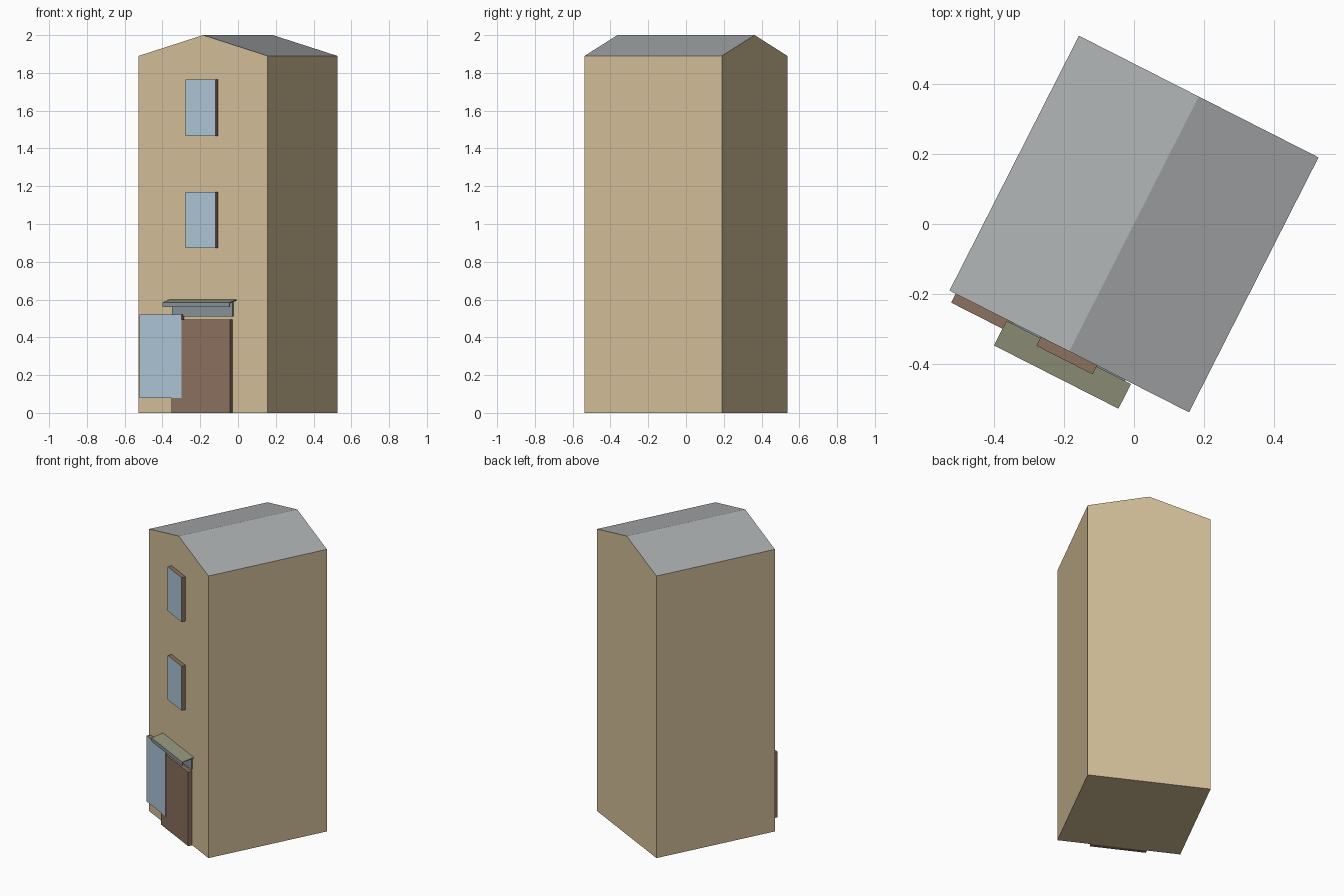
import bpy, bmesh, math
from mathutils import Matrix

if "Cube" in bpy.data.objects:
    bpy.data.objects.remove(bpy.data.objects["Cube"])

TURN = Matrix.Rotation(math.radians(-26.93), 4, 'Z')
W, D = 0.383, 0.4075          # half width and half depth of the house
EAVE, RIDGE = 1.89, 2.0


def material(name, r, g, b):
    m = bpy.data.materials.new(name)
    m.diffuse_color = (r, g, b, 1)
    m.use_nodes = True
    m.node_tree.nodes["Principled BSDF"].inputs["Base Color"].default_value = m.diffuse_color
    return m


WALL = material("wall", 0.66, 0.53, 0.32)
ROOF = material("roof", 0.40, 0.42, 0.43)
WOOD = material("wood", 0.26, 0.165, 0.117)
GLASS = material("glass", 0.43, 0.57, 0.68)
SLATE = material("slate", 0.25, 0.29, 0.33)
AWNING = material("awning", 0.29, 0.30, 0.20)


def finish(name, bm, mats, pick):
    bmesh.ops.recalc_face_normals(bm, faces=bm.faces)
    bm.normal_update()
    for f in bm.faces:
        f.material_index = pick(f.normal)
    bm.transform(TURN)
    me = bpy.data.meshes.new(name)
    bm.to_mesh(me)
    bm.free()
    for m in mats:
        me.materials.append(m)
    ob = bpy.data.objects.new(name, me)
    bpy.context.collection.objects.link(ob)


def extrude(name, profile, offset, mats, pick):
    """Extrude a closed 3D profile along an offset."""
    bm = bmesh.new()
    face = bm.faces.new([bm.verts.new(p) for p in profile])
    new = bmesh.ops.extrude_face_region(bm, geom=[face])["geom"]
    bmesh.ops.translate(bm, vec=offset,
                        verts=[v for v in new if isinstance(v, bmesh.types.BMVert)])
    finish(name, bm, mats, pick)


def panel(name, u0, u1, z0, z1, thick, side, front):
    """Box standing on the front wall, with its own front colour."""
    profile = [(u0, -D, z0), (u1, -D, z0), (u1, -D, z1), (u0, -D, z1)]
    extrude(name, profile, (0, -thick, 0), [side, front],
            lambda n: 1 if n.y < -0.9 else 0)


# House body with gabled roof
extrude("house_body",
        [(-W, -D, 0), (W, -D, 0), (W, -D, EAVE), (0, -D, RIDGE), (-W, -D, EAVE)],
        (0, 2 * D, 0), [WALL, ROOF], lambda n: 1 if n.z > 0.5 else 0)

# Upper windows
for name, z in (("middle_window", 0.873), ("top_window", 1.467)):
    panel(name, -0.091, 0.089, z, z + 0.297, 0.028, WOOD, GLASS)

# Ground floor window, door and the board above it
panel("shop_window", -0.363, -0.115, 0.08, 0.52, 0.0285, WOOD, GLASS)
panel("door", -0.175, 0.173, 0, 0.495, 0.028, WOOD, WOOD)
panel("door_header", -0.18, 0.18, 0.51, 0.59, 0.01, SLATE, SLATE)

# Sloping canopy with a hanging front flap
t = 0.005
profile = [(-D - 0.003, 0.60), (-D - 0.082, 0.585), (-D - 0.082, 0.56),
           (-D - 0.082 + t, 0.56), (-D - 0.082 + t, 0.585 - t), (-D - 0.003, 0.60 - t)]
extrude("canopy", [(-0.199, y, z) for y, z in profile], (0.398, 0, 0),
        [SLATE, AWNING], lambda n: 1 if n.z > 0.5 else 0)
